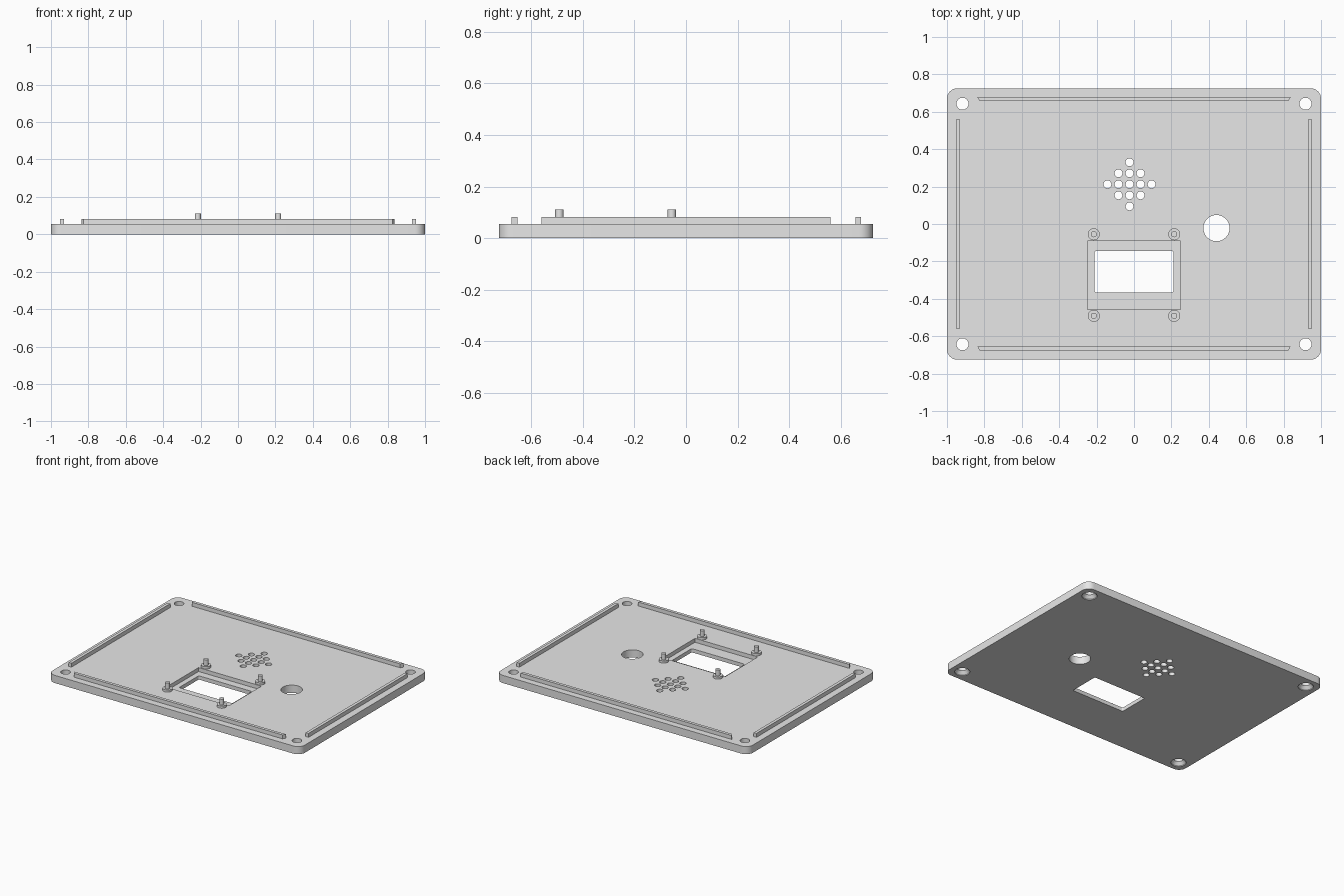
import bpy
import bmesh
from math import cos, sin, pi, radians

cube = bpy.data.objects.get("Cube")
if cube:
    bpy.data.objects.remove(cube, do_unlink=True)

grey = bpy.data.materials.new("light_grey")
grey.use_nodes = True
colour = (0.8, 0.8, 0.8, 1)
grey.diffuse_color = colour
grey.node_tree.nodes["Principled BSDF"].inputs["Base Color"].default_value = colour

BASE, RAIL, COLLAR, PIN = 0.055, 0.083, 0.071, 0.112


def loft(name, rings):
    """Closed solid through a stack of (outline, z) rings."""
    bm = bmesh.new()
    loops = [[bm.verts.new((x, y, z)) for x, y in pts] for pts, z in rings]
    n = len(loops[0])
    bm.faces.new(loops[0][::-1])
    bm.faces.new(loops[-1])
    for low, high in zip(loops, loops[1:]):
        for i in range(n):
            j = (i + 1) % n
            bm.faces.new((low[i], low[j], high[j], high[i]))
    mesh = bpy.data.meshes.new(name)
    bm.to_mesh(mesh)
    bm.free()
    mesh.materials.append(grey)
    obj = bpy.data.objects.new(name, mesh)
    bpy.context.collection.objects.link(obj)
    return obj


def circle(x, y, r, n=32):
    return [(x + r * cos(2 * pi * i / n), y + r * sin(2 * pi * i / n)) for i in range(n)]


def rounded(x, y, hx, hy, r, steps=8):
    pts = []
    for k, (sx, sy) in enumerate([(1, 1), (-1, 1), (-1, -1), (1, -1)]):
        for i in range(steps + 1):
            a = (k + i / steps) * pi / 2
            pts.append((x + sx * (hx - r) + r * cos(a), y + sy * (hy - r) + r * sin(a)))
    return pts


def box(x, y, hx, hy):
    return [(x - hx, y - hy), (x + hx, y - hy), (x + hx, y + hy), (x - hx, y + hy)]


def prism(name, pts, z0, z1):
    return loft(name, [(pts, z0), (pts, z1)])


def smooth(obj):
    bpy.ops.object.select_all(action="DESELECT")
    obj.select_set(True)
    bpy.context.view_layer.objects.active = obj
    bpy.ops.object.shade_smooth_by_angle(angle=radians(30))


# Lid plate with rounded corners
plate = prism("lid_plate", rounded(0, 0, 1, 0.725, 0.055), 0, BASE)

# Display pocket and window
cutters = [
    prism("pocket_cutter", box(0, -0.274, 0.249, 0.183), 0.027, 0.2),
    prism("window_cutter", rounded(0, -0.255, 0.211, 0.111, 0.01, 4), -0.1, 0.2),
    prism("button_cutter", circle(0.441, -0.022, 0.07, 48), -0.1, 0.2),
]

# Countersunk corner screw holes
for sx in (-1, 1):
    for sy in (-1, 1):
        wide = circle(sx * 0.917, sy * 0.643, 0.05)
        narrow = circle(sx * 0.917, sy * 0.643, 0.032)
        cutters.append(loft("screw_cutter", [(wide, -0.1), (wide, 0.005),
                                             (narrow, 0.027), (narrow, 0.2)]))

# Diamond pattern of speaker holes
for i in range(-2, 3):
    for j in range(-2, 3):
        if abs(i) + abs(j) <= 2 or abs(i * j) == 1:
            hole = circle(-0.024 + i * 0.059, 0.212 + j * 0.059, 0.021, 24)
            cutters.append(prism("speaker_cutter", hole, -0.1, 0.2))

bpy.context.view_layer.objects.active = plate
for cutter in cutters:
    mod = plate.modifiers.new("cut", "BOOLEAN")
    mod.operation = "DIFFERENCE"
    mod.solver = "EXACT"
    mod.object = cutter
    bpy.ops.object.modifier_apply(modifier=mod.name)
    bpy.data.objects.remove(cutter, do_unlink=True)
smooth(plate)

# Locating rails along the four edges
for side, sx in (("left", 1), ("right", -1)):
    prism(side + "_rail", box(sx * 0.94, 0, 0.011, 0.56), BASE - 0.002, RAIL)
for side, y in (("back", 0.668), ("front", -0.665)):
    outline = [(-0.826, y - 0.011), (0.826, y - 0.011), (0.838, y + 0.011), (-0.838, y + 0.011)]
    prism(side + "_rail", outline, BASE - 0.002, RAIL)

# Display mounting posts: collar with a thin pin
for side, x in (("left", 0.215), ("right", -0.215)):
    for end, y in (("back", -0.055), ("front", -0.491)):
        collar, pin = circle(x, y, 0.032), circle(x, y, 0.016)
        post = loft(f"{end}_{side}_post", [(collar, BASE - 0.002), (collar, COLLAR),
                                           (pin, COLLAR), (pin, PIN)])
        smooth(post)
